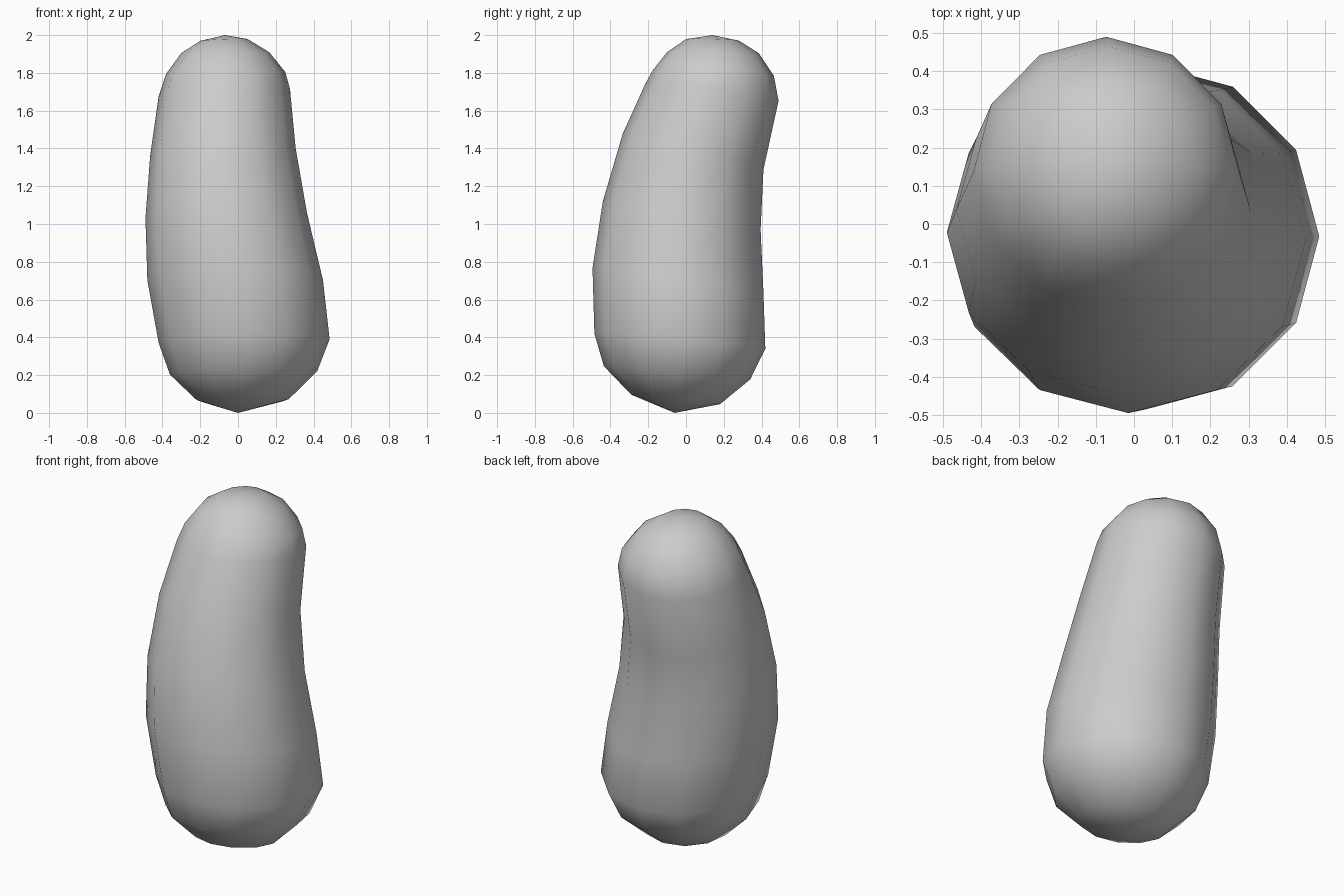
import bpy, bmesh, math

if "Cube" in bpy.data.objects:
    bpy.data.objects.remove(bpy.data.objects["Cube"])

SIDES = 12

# Tilted cross-sections, bottom to top: left (x, z), right (x, z), front (y, z), back (y, z)
RINGS = [
    ((-.22, .07), (.27, .075), (-.29, .095), (.18, .045)),
    ((-.36, .20), (.42, .22), (-.435, .25), (.34, .18)),
    ((-.42, .37), (.485, .39), (-.485, .42), (.42, .34)),
    ((-.48, .70), (.45, .70), (-.495, .77), (.41, .64)),
    ((-.49, 1.03), (.365, 1.06), (-.44, 1.12), (.395, .97)),
    ((-.465, 1.37), (.305, 1.41), (-.335, 1.47), (.41, 1.28)),
    ((-.42, 1.68), (.275, 1.72), (-.215, 1.74), (.49, 1.65)),
    ((-.38, 1.80), (.25, 1.81), (-.175, 1.81), (.465, 1.78)),
    ((-.30, 1.91), (.165, 1.915), (-.10, 1.905), (.385, 1.90)),
    ((-.20, 1.97), (.05, 1.98), (0, 1.978), (.28, 1.97)),
]

bm = bmesh.new()


def add_ring(left, right, front, back):
    cx, cy = (left[0] + right[0]) / 2, (front[0] + back[0]) / 2
    cz = (left[1] + right[1] + front[1] + back[1]) / 4
    rx, ry = (right[0] - left[0]) / 2, (back[0] - front[0]) / 2
    tx, ty = (right[1] - left[1]) / 2, (back[1] - front[1]) / 2
    verts = []
    for i in range(SIDES):
        a = math.tau * i / SIDES
        c, s = math.cos(a), math.sin(a)
        verts.append(bm.verts.new((cx + rx * c, cy + ry * s, cz + tx * c + ty * s)))
    return verts


# Body skin between neighbouring rings, closed by a pole at each end
rings = [add_ring(*r) for r in RINGS]
bottom = bm.verts.new((0, -.06, 0))
top = bm.verts.new((-.07, .14, 2))
for i in range(SIDES):
    j = (i + 1) % SIDES
    for low, high in zip(rings, rings[1:]):
        bm.faces.new((low[i], low[j], high[j], high[i]))
    bm.faces.new((bottom, rings[0][j], rings[0][i]))
    bm.faces.new((top, rings[-1][i], rings[-1][j]))
for f in bm.faces:
    f.smooth = True

mesh = bpy.data.meshes.new("bean_body")
bm.to_mesh(mesh)
bm.free()
bpy.context.collection.objects.link(bpy.data.objects.new("bean_body", mesh))
